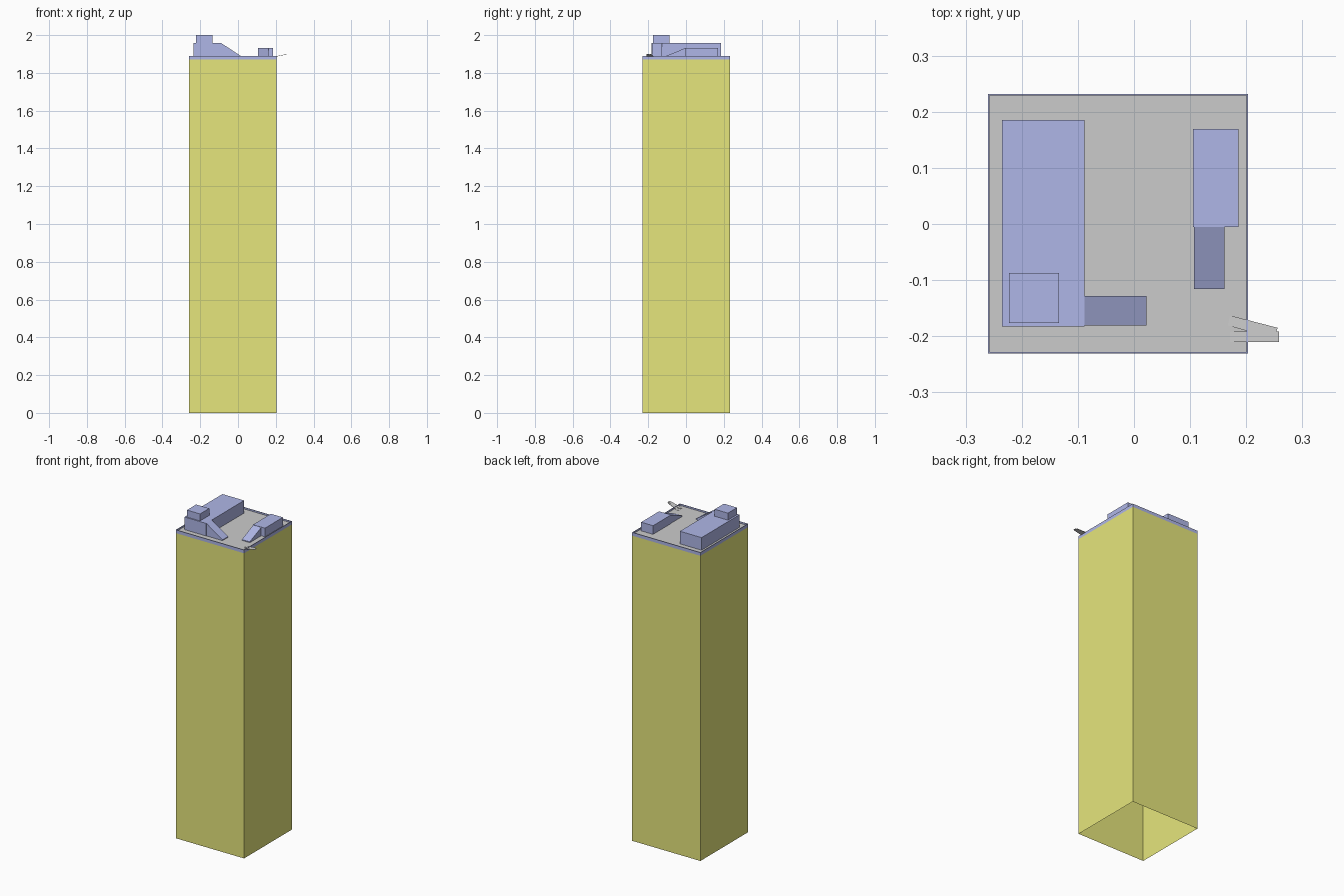
import bpy, bmesh

if "Cube" in bpy.data.objects:
    bpy.data.objects.remove(bpy.data.objects["Cube"])

X0, X1, Y0, Y1 = -0.26, 0.203, -0.231, 0.232
WALL_TOP, ROOF, RIM_TOP = 1.87, 1.88, 1.89


def paint(name, rgb):
    m = bpy.data.materials.new(name)
    m.diffuse_color = (*rgb, 1)
    m.use_nodes = True
    m.node_tree.nodes["Principled BSDF"].inputs["Base Color"].default_value = m.diffuse_color
    return m


yellow = paint("yellow", (0.79, 0.79, 0.2))
blue = paint("blue", (0.43, 0.47, 0.8))


def finish(name, bm, mat=None):
    me = bpy.data.meshes.new(name)
    bm.to_mesh(me)
    bm.free()
    ob = bpy.data.objects.new(name, me)
    bpy.context.collection.objects.link(ob)
    if mat:
        me.materials.append(mat)
    return ob


def prism(name, profile, offset, mat=None):
    """Extrude a flat polygon along an offset vector."""
    bm = bmesh.new()
    face = bm.faces.new([bm.verts.new(p) for p in profile])
    ext = bmesh.ops.extrude_face_region(bm, geom=[face], use_keep_orig=True)
    moved = [g for g in ext["geom"] if isinstance(g, bmesh.types.BMVert)]
    bmesh.ops.translate(bm, verts=moved, vec=offset)
    bmesh.ops.recalc_face_normals(bm, faces=bm.faces)
    return finish(name, bm, mat)


def rect(x0, x1, y0, y1, z):
    return [(x0, y0, z), (x1, y0, z), (x1, y1, z), (x0, y1, z)]


def box(name, x0, x1, y0, y1, z0, z1, mat=None):
    return prism(name, rect(x0, x1, y0, y1, z0), (0, 0, z1 - z0), mat)


def ring(name, x0, x1, y0, y1, z0, z1, mat):
    """Four thin walls, open above and below."""
    bm = bmesh.new()
    lo = [bm.verts.new(p) for p in rect(x0, x1, y0, y1, z0)]
    hi = [bm.verts.new(p) for p in rect(x0, x1, y0, y1, z1)]
    for i in range(4):
        j = (i + 1) % 4
        bm.faces.new((lo[i], lo[j], hi[j], hi[i]))
    return finish(name, bm, mat)


# Tower shaft, open underneath
ring("tower_walls", X0, X1, Y0, Y1, 0, WALL_TOP, yellow)

# Roof rim with a small thickness, and the roof deck inside it
rim = ring("roof_rim", X0, X1, Y0, Y1, WALL_TOP, RIM_TOP, blue)
solid = rim.modifiers.new("thickness", "SOLIDIFY")
solid.thickness = 0.004
solid.offset = -1
bm = bmesh.new()
bm.faces.new([bm.verts.new(p) for p in rect(X0 + 0.002, X1 - 0.002, Y0 + 0.002, Y1 - 0.002, ROOF)])
finish("roof_deck", bm)

# Large roof block, its top box and its side ramp
box("large_block", -0.235, -0.088, -0.183, 0.185, ROOF, 1.957, blue)
box("top_box", -0.223, -0.134, -0.176, -0.087, 1.957, 2.0, blue)
prism("large_ramp", [(-0.088, -0.181, ROOF), (0.022, -0.181, ROOF), (0.022, -0.181, 1.885),
                     (-0.088, -0.181, 1.957)], (0, 0.053, 0), blue)

# Small roof block with its front ramp
box("small_block", 0.105, 0.186, -0.005, 0.169, ROOF, 1.933, blue)
prism("small_ramp", [(0.107, -0.005, ROOF), (0.107, -0.116, ROOF), (0.107, -0.116, 1.885),
                     (0.107, -0.005, 1.931)], (0.054, 0, 0), blue)

# Two thin planks reaching over the corner
prism("straight_plank", [(0.171, -0.21, 1.879), (0.258, -0.21, 1.898),
                         (0.258, -0.192, 1.898), (0.171, -0.192, 1.879)], (0, 0, 0.002))
prism("angled_plank", [(0.167, -0.181, 1.879), (0.25, -0.204, 1.896),
                       (0.256, -0.185, 1.897), (0.171, -0.163, 1.88)], (0, 0, 0.002))
